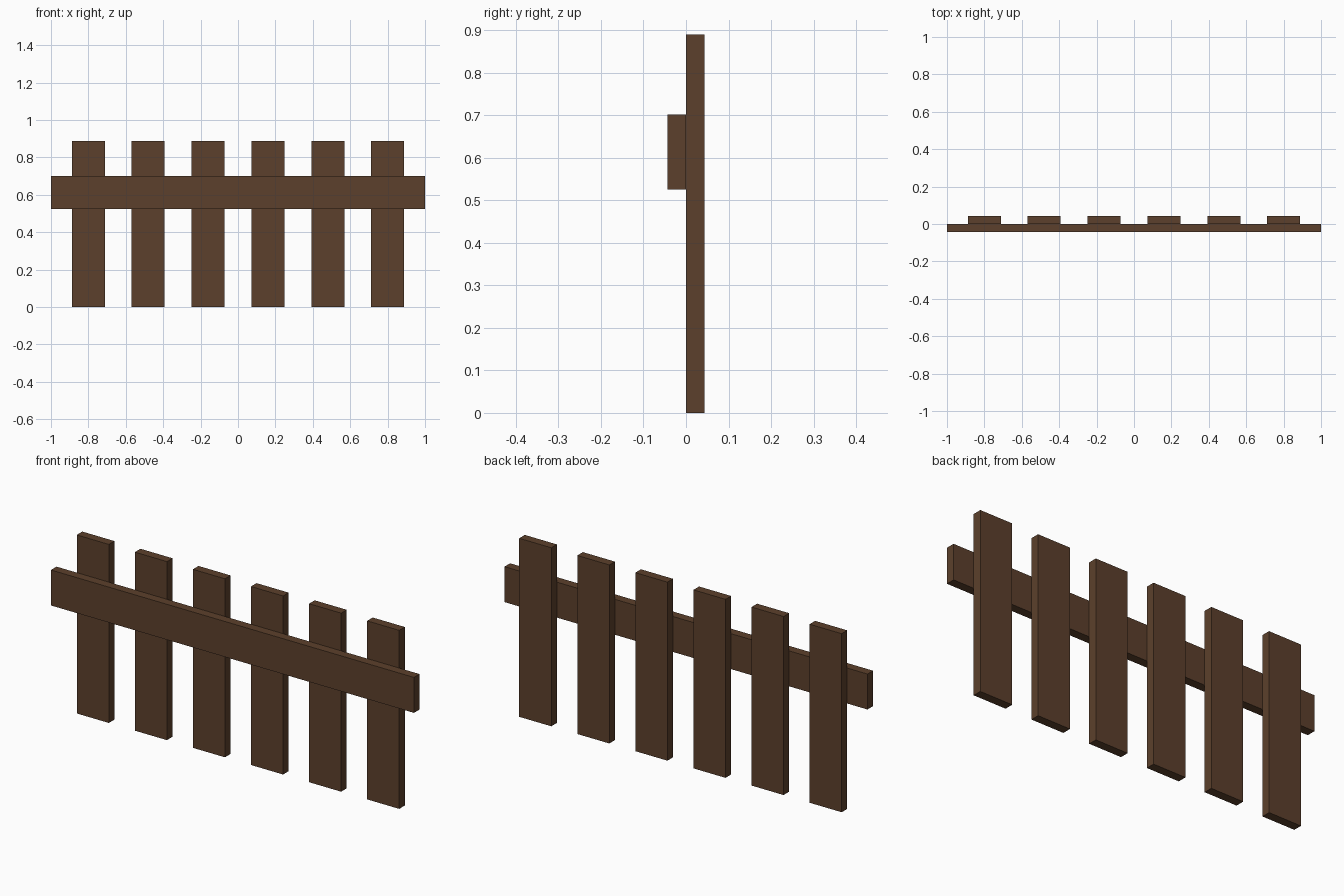
import bpy

if "Cube" in bpy.data.objects:
    bpy.data.objects.remove(bpy.data.objects["Cube"])

wood = bpy.data.materials.new("dark brown wood")
wood.diffuse_color = (0.107, 0.051, 0.025, 1)
wood.use_nodes = True
wood.node_tree.nodes["Principled BSDF"].inputs["Base Color"].default_value = wood.diffuse_color


def board(name, size, centre):
    """Plain rectangular plank."""
    bpy.ops.mesh.primitive_cube_add(size=1, location=centre)
    ob = bpy.context.object
    ob.name = name
    ob.scale = size
    bpy.ops.object.transform_apply(location=False, rotation=False, scale=True)
    ob.data.materials.append(wood)
    return ob


THICK = 0.0437
WIDTH = 0.1765
HEIGHT = 0.889

# Six upright pickets behind the rail
for i in range(6):
    board(f"picket_{i + 1}", (WIDTH, THICK, HEIGHT),
          (-0.8 + 0.32 * i, THICK / 2, HEIGHT / 2))

# Long horizontal rail across the front
board("rail", (2.0, THICK, WIDTH), (0, -THICK / 2, 0.613))
